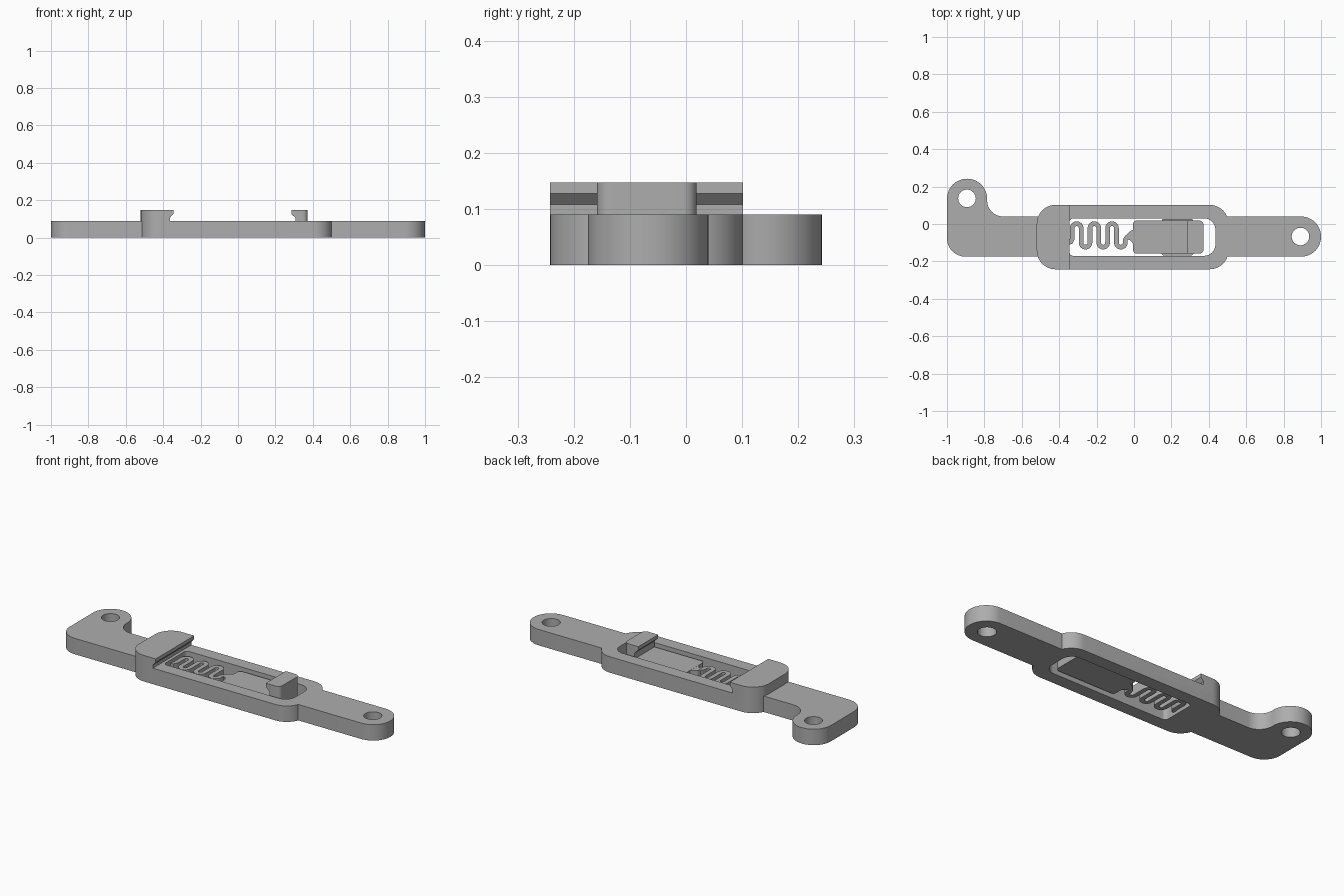
import bpy, bmesh, math
from mathutils import Vector

cube = bpy.data.objects.get("Cube")
if cube:
    bpy.data.objects.remove(cube, do_unlink=True)

GREY = (0.42, 0.42, 0.42, 1)
mat = bpy.data.materials.new("plain grey")
mat.use_nodes = True
mat.diffuse_color = GREY
mat.node_tree.nodes["Principled BSDF"].inputs["Base Color"].default_value = GREY

TOP = 0.09        # plate thickness
PEAK = 0.147      # top of the catch and hook
MID = -0.07       # centre line of the frame in y


def rounded(corners, steps=12):
    """Polygon outline from (x, y, radius) corners."""
    pts = []
    for i, (x, y, r) in enumerate(corners):
        p = Vector((x, y))
        if r == 0:
            pts.append(p)
            continue
        a = (Vector(corners[i - 1][:2]) - p).normalized()
        b = (Vector(corners[(i + 1) % len(corners)][:2]) - p).normalized()
        half = a.angle(b) / 2
        centre = p + (a + b).normalized() * (r / math.sin(half))
        start = p + a * (r / math.tan(half)) - centre
        end = p + b * (r / math.tan(half)) - centre
        sweep = start.angle(end)
        for k in range(steps + 1):
            t = k / steps
            pts.append(centre + (start * math.sin((1 - t) * sweep)
                                 + end * math.sin(t * sweep)) / math.sin(sweep))
    return pts


def box(x0, x1, half, r_left, r_right):
    """Rounded rectangle about the frame's centre line."""
    lo, hi = MID - half, MID + half
    return rounded([(x0, lo, r_left), (x1, lo, r_right), (x1, hi, r_right), (x0, hi, r_left)])


def prism(name, pts, low, high, side=False):
    """Extrude an outline along z, or along y when side is set."""
    bm = bmesh.new()
    place = (lambda p: (p[0], low, p[1])) if side else (lambda p: (p[0], p[1], low))
    face = bm.faces.new([bm.verts.new(place(p)) for p in pts])
    out = bmesh.ops.extrude_face_region(bm, geom=[face])
    move = (0, high - low, 0) if side else (0, 0, high - low)
    bmesh.ops.translate(bm, vec=move, verts=[v for v in out["geom"] if isinstance(v, bmesh.types.BMVert)])
    bmesh.ops.remove_doubles(bm, verts=bm.verts, dist=1e-5)
    bmesh.ops.recalc_face_normals(bm, faces=bm.faces)
    mesh = bpy.data.meshes.new(name)
    bm.to_mesh(mesh)
    bm.free()
    mesh.materials.append(mat)
    obj = bpy.data.objects.new(name, mesh)
    bpy.context.collection.objects.link(obj)
    return obj


def combine(obj, other, operation):
    mod = obj.modifiers.new("combine", "BOOLEAN")
    mod.operation, mod.object, mod.solver = operation, other, "EXACT"
    bpy.context.view_layer.objects.active = obj
    bpy.ops.object.modifier_apply(modifier=mod.name)
    bpy.data.objects.remove(other, do_unlink=True)


def circle(x, y, r, n=40):
    return [(x + r * math.cos(k * math.tau / n), y + r * math.sin(k * math.tau / n)) for k in range(n)]


# Frame with its two arms
frame = prism("frame", box(-0.52, 0.505, 0.172, 0.1, 0.1), 0, TOP)
left_arm = rounded([(-1, -0.175, 0.1), (-0.45, -0.175, 0), (-0.45, 0.04, 0),
                    (-0.785, 0.04, 0.085), (-0.785, 0.242, 0.107), (-1, 0.242, 0.107)])
right_arm = rounded([(0.46, -0.175, 0), (1, -0.175, 0.107), (1, 0.04, 0.107), (0.46, 0.04, 0)])
for outline in (left_arm, right_arm):
    combine(frame, prism("arm", outline, 0, TOP), "UNION")

# Raised catch: undercut side profile trimmed to the frame's rounded end
catch = prism("catch", [(-0.53, 0.05), (-0.363, 0.05), (-0.363, 0.108), (-0.345, 0.127),
                        (-0.345, PEAK), (-0.53, PEAK)], -0.3, 0.2, side=True)
combine(catch, prism("trim", box(-0.52, 0.505, 0.172, 0.1, 0.1), 0, 0.2), "INTERSECT")
combine(frame, catch, "UNION")

# Window and pivot holes
cuts = [box(-0.345, 0.435, 0.1, 0.02, 0.06), circle(-0.893, 0.137, 0.047), circle(0.89, -0.067, 0.047)]
for outline in cuts:
    combine(frame, prism("cutter", outline, -0.1, TOP + 0.005), "DIFFERENCE")

# Slider, recessed in the window, with an upright hook
S_LOW, S_HIGH = 0.018, 0.072
slider = prism("slider", box(-0.005, 0.372, 0.089, 0.02, 0.025), S_LOW, S_HIGH)
hook = prism("hook", [(0.308, 0.04), (0.4, 0.04), (0.4, PEAK), (0.285, PEAK),
                      (0.285, 0.127), (0.308, 0.105)], -0.3, 0.2, side=True)
combine(hook, prism("trim", box(0.2, 0.372, 0.089, 0.02, 0.025), 0, 0.2), "INTERSECT")
combine(slider, hook, "UNION")

# Guide ridges on both sides of the slider
for side, label in ((1, "left"), (-1, "right")):
    y0, y1 = MID + side * 0.085, MID + side * 0.098
    prism(label + "_guide_ridge", [(0.145, y0), (0.155, y1), (0.31, y1), (0.32, y0)], 0.035, 0.055)

# Serpentine spring: follow the centre line, then offset it to both sides
PITCH, R, WIDTH = 0.0472, 0.0236, 0.0125
HIGH_Y, LOW_Y = -0.022, -0.1
path = [Vector((-0.355, -0.1)), Vector((-0.338, -0.096)), Vector((-0.33, -0.08))]
x = -0.33
for bend in range(6):
    up = bend % 2 == 0
    cy = HIGH_Y if up else LOW_Y
    for k in range(13):
        a = math.pi * (1 - k / 12)
        path.append(Vector((x + R + R * math.cos(a), cy + (1 if up else -1) * R * math.sin(a))))
    x += PITCH
path += [Vector((x, -0.085)), Vector((x + 0.007, -0.072)), Vector((x + 0.022, MID)), Vector((0.01, MID))]
left, right = [], []
for i, p in enumerate(path):
    d = (path[min(i + 1, len(path) - 1)] - path[max(i - 1, 0)]).normalized()
    n = Vector((-d.y, d.x)) * WIDTH
    left.append(p + n)
    right.append(p - n)
prism("spring", left + right[::-1], S_LOW, S_HIGH - 0.001)

# Flared neck joining spring and slider
prism("spring_neck", [(-0.04, MID - 0.012), (-0.022, MID - 0.016), (0.004, MID - 0.045),
                      (0.004, MID + 0.045), (-0.022, MID + 0.03), (-0.04, MID + 0.012)], S_LOW, S_HIGH - 0.0005)

# Smooth the round walls and keep the edges crisp
bpy.ops.object.select_all(action="DESELECT")
for obj in bpy.context.collection.objects:
    if obj.type == "MESH":
        obj.select_set(True)
        bpy.context.view_layer.objects.active = obj
bpy.ops.object.shade_smooth_by_angle(angle=math.radians(30))
